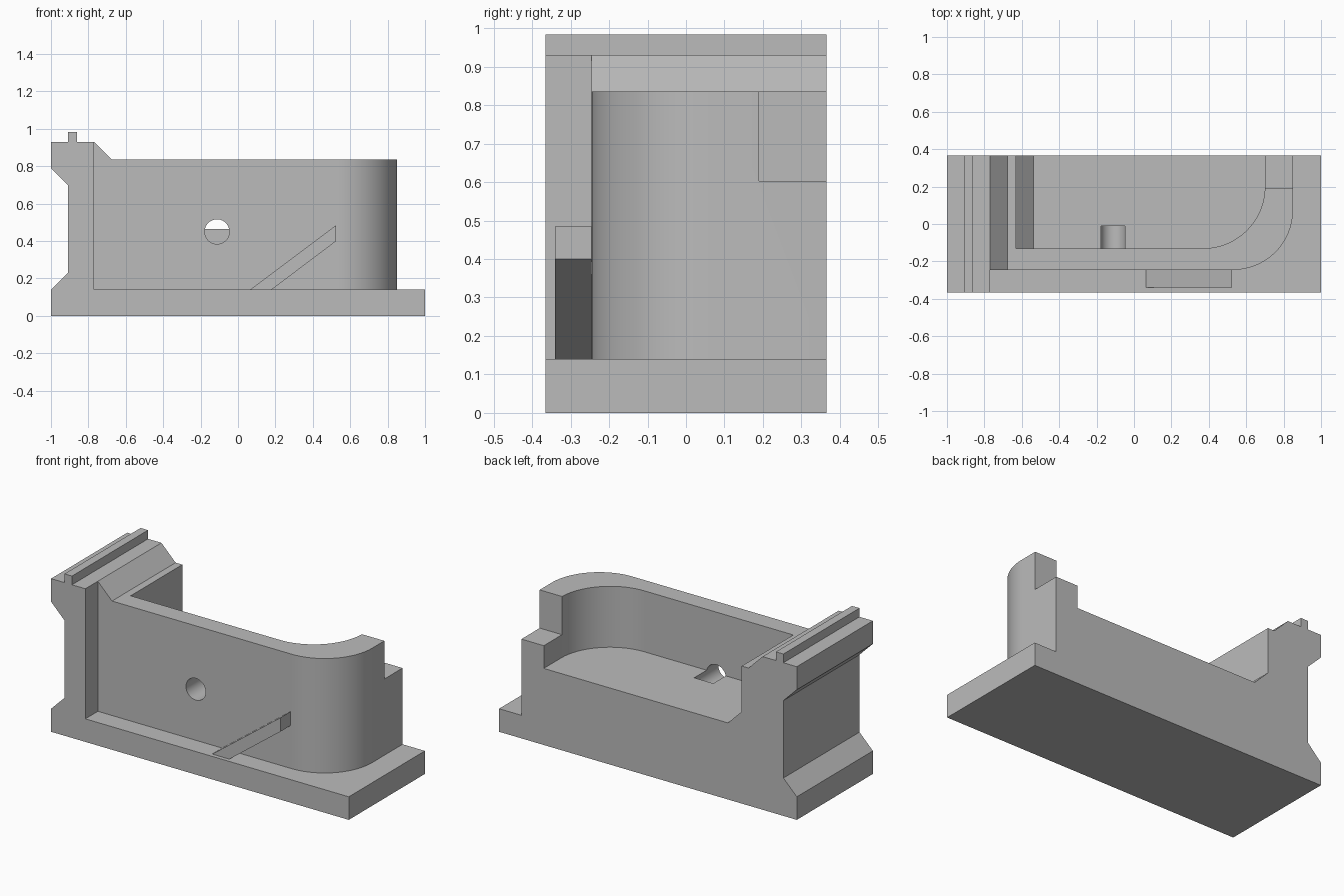
import bpy, bmesh, math
from mathutils import Vector

cube = bpy.data.objects.get("Cube")
if cube:
    bpy.data.objects.remove(cube, do_unlink=True)

grey = bpy.data.materials.new("plain grey")
grey.use_nodes = True
COLOUR = (0.5, 0.5, 0.5, 1)
grey.diffuse_color = COLOUR
grey.node_tree.nodes["Principled BSDF"].inputs["Base Color"].default_value = COLOUR


def prism(name, outline, axis, lo, hi, chamfer=None):
    """Extrude a closed 2D outline along y (outline in xz) or z (outline in xy)."""
    bm = bmesh.new()
    place = (lambda a, b: (a, lo, b)) if axis == "y" else (lambda a, b: (a, b, lo))
    face = bm.faces.new([bm.verts.new(place(a, b)) for a, b in outline])
    geom = bmesh.ops.extrude_face_region(bm, geom=[face])["geom"]
    shift = Vector((0, hi - lo, 0) if axis == "y" else (0, 0, hi - lo))
    bmesh.ops.translate(bm, vec=shift, verts=[g for g in geom if isinstance(g, bmesh.types.BMVert)])
    if chamfer:
        x, z, size = chamfer
        edges = [e for e in bm.edges
                 if all(abs(v.co.x - x) < 1e-4 and abs(v.co.z - z) < 1e-4 for v in e.verts)]
        bmesh.ops.bevel(bm, geom=edges, offset=size, segments=1, affect="EDGES")
    bmesh.ops.recalc_face_normals(bm, faces=bm.faces)
    mesh = bpy.data.meshes.new(name)
    bm.to_mesh(mesh)
    bm.free()
    mesh.materials.append(grey)
    obj = bpy.data.objects.new(name, mesh)
    bpy.context.collection.objects.link(obj)
    return obj


def arc(cx, cy, r, start, end, steps=32):
    angles = [math.radians(start + (end - start) * i / steps) for i in range(steps + 1)]
    return [(cx + r * math.cos(a), cy + r * math.sin(a)) for a in angles]


def cut(target, cutter):
    cutter.hide_render = True
    mod = target.modifiers.new("cut", "BOOLEAN")
    mod.operation = "DIFFERENCE"
    mod.solver = "EXACT"
    mod.object = cutter
    bpy.context.view_layer.objects.active = target
    bpy.ops.object.modifier_apply(modifier=mod.name)
    bpy.data.objects.remove(cutter, do_unlink=True)


BACK, LEDGE, TOP, FLOOR = 0.365, 0.14, 0.835, 0.465
BEYOND = 1.2

# Full side silhouette: grooved end post with rail, sloped shoulder, block
silhouette = [(-1, 0), (1, 0), (1, TOP), (-0.675, TOP), (-0.77, 0.93),
              (-0.86, 0.93), (-0.86, 0.983), (-0.91, 0.983), (-0.91, 0.93), (-1, 0.93),
              (-1, 0.79), (-0.91, 0.70), (-0.91, 0.23), (-1, LEDGE)]
body = prism("body", silhouette, "y", -BACK, BACK)

# Clear the space around the rounded wall, leaving the base ledge
outside = [(-0.77, -0.5), (BEYOND, -0.5), (BEYOND, 0.5), (0.85, 0.5)]
outside += arc(0.53, 0.075, 0.32, 0, -90) + [(-0.77, -0.245)]
cut(body, prism("outside_cutter", outside, "z", LEDGE, BEYOND))

# Pocket open at the back, chamfered along its floor edge at the post side
pocket = [(-0.63, 0.5), (-0.63, -0.13)] + arc(0.37, 0.2, 0.33, -90, 0) + [(0.70, 0.5)]
cut(body, prism("pocket_cutter", pocket, "z", FLOOR, BEYOND, (-0.63, FLOOR, 0.093)))

# Step at the back of the rounded end
step = [(0.6, 0.19), (BEYOND, 0.19), (BEYOND, 0.5), (0.6, 0.5)]
cut(body, prism("step_cutter", step, "z", 0.603, BEYOND))

# Round hole through the front wall, ending as a channel in the floor
hole = arc(-0.112, 0.45, 0.066, 0, 360, 48)[:-1]
cut(body, prism("hole_cutter", hole, "y", -0.5, -0.01))

# Slanted rib on the front wall
rib = prism("slanted_rib", [(0.065, LEDGE), (0.18, LEDGE), (0.525, 0.40), (0.525, 0.485)],
            "y", -0.34, -0.24)

bpy.ops.object.select_all(action="DESELECT")
body.select_set(True)
rib.select_set(True)
bpy.context.view_layer.objects.active = body
bpy.ops.object.shade_smooth_by_angle(angle=math.radians(25))
